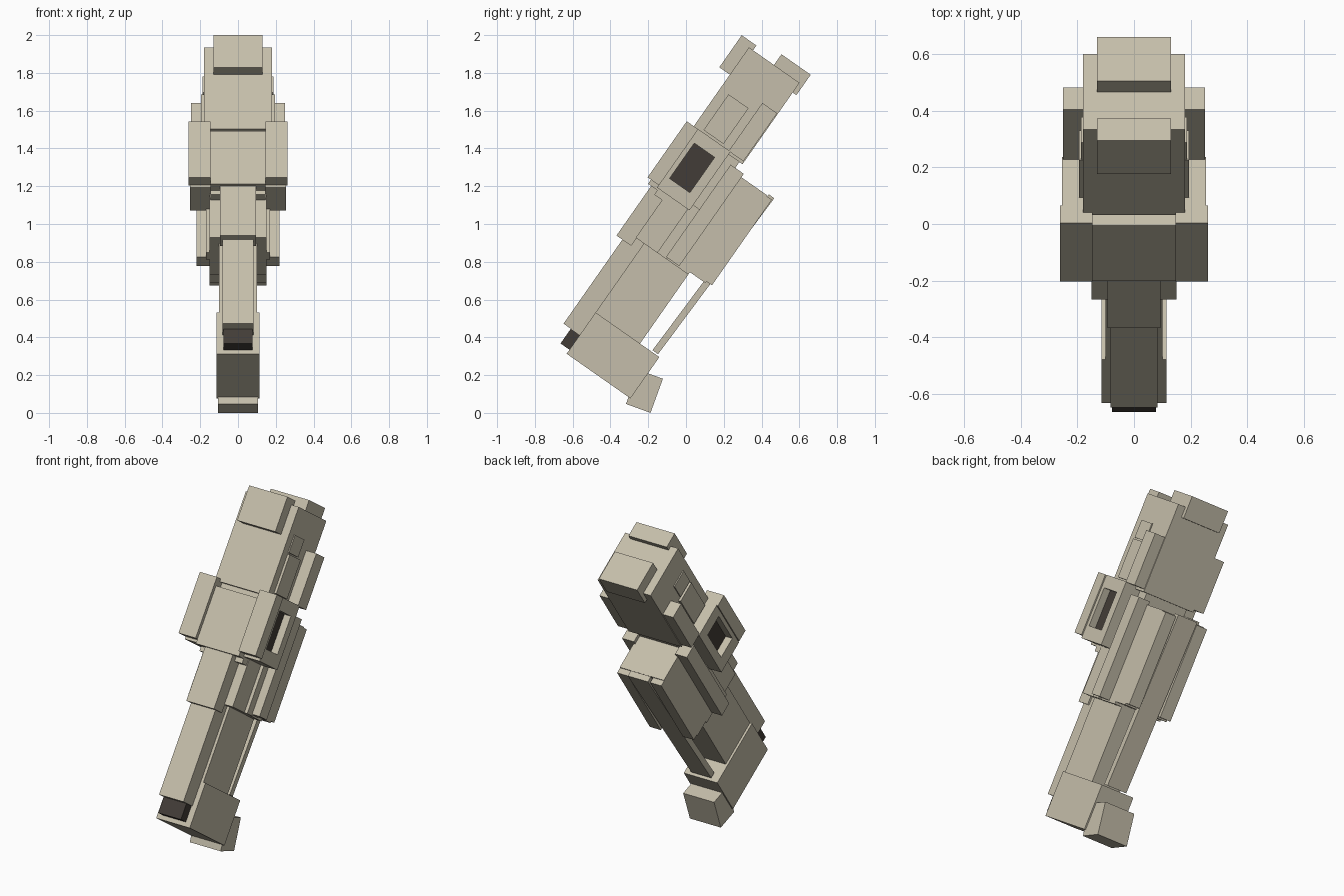
import bpy, bmesh, math

if "Cube" in bpy.data.objects:
    bpy.data.objects.remove(bpy.data.objects["Cube"], do_unlink=True)


def material(name, rgb):
    m = bpy.data.materials.new(name)
    m.use_nodes = True
    m.diffuse_color = (*rgb, 1)
    m.node_tree.nodes["Principled BSDF"].inputs["Base Color"].default_value = (*rgb, 1)
    return m


BEIGE = material("beige", (0.56, 0.515, 0.405))
DARK = material("charcoal", (0.055, 0.046, 0.038))
LEAN = math.radians(-35)      # the whole model leans; z runs along it, y across it


def box(name, x, y, z, mat=BEIGE, lean=LEAN, loc=(0, 0, 0)):
    """Box from x, y, z ranges in the leaning frame; a pair when x starts above 0."""
    bm = bmesh.new()
    bmesh.ops.create_cube(bm, size=1)
    lo_x = x[0] if isinstance(x, tuple) else -x
    hi_x = x[1] if isinstance(x, tuple) else x
    for v in bm.verts:
        v.co = [lo if c < 0 else hi for c, (lo, hi) in zip(v.co, ((lo_x, hi_x), y, z))]
    me = bpy.data.meshes.new(name)
    bm.to_mesh(me)
    bm.free()
    me.materials.append(mat)
    ob = bpy.data.objects.new(name, me)
    bpy.context.collection.objects.link(ob)
    ob.rotation_euler.x = lean
    ob.location = loc
    if isinstance(x, tuple):
        ob.modifiers.new("mirror", 'MIRROR')
    return ob


# Upper block with its end caps and side rails
box("upper_block", 0.18, (-0.837, -0.51), (1.25, 1.776))
box("front_cap", 0.13, (-0.905, -0.81), (1.60, 1.807))
box("rear_cap", 0.13, (-0.675, -0.486), (1.713, 1.845))
box("side_rail", (0.15, 0.25), (-0.61, -0.515), (1.265, 1.576))
box("long_vent", (0.17, 0.195), (-0.783, -0.654), (1.28, 1.511))
box("short_vent", (0.17, 0.187), (-0.786, -0.676), (1.52, 1.625))

# Collar: centre plate, side plates and the recessed housing
box("neck", 0.145, (-0.80, -0.53), (0.85, 1.27))
box("collar_plate", 0.146, (-0.86, -0.75), (0.878, 1.22))
box("collar_side_plate", (0.146, 0.262), (-0.882, -0.808), (0.905, 1.267))
housing = box("collar_housing", 0.254, (-0.81, -0.60), (0.889, 1.268))
housing.data.materials.append(DARK)
bm = bmesh.new()
bm.from_mesh(housing.data)
bm.normal_update()
for f in [f for f in bm.faces if abs(f.normal.x) > 0.9]:
    bmesh.ops.inset_individual(bm, faces=[f], thickness=0.02)
    for v in f.verts:         # window outline
        v.co.y = -0.783 if v.co.y < -0.70 else -0.652
        v.co.z = 0.967 if v.co.z < 1.08 else 1.195
    side = math.copysign(1, f.normal.x)
    floor = bmesh.ops.extrude_discrete_faces(bm, faces=[f])["faces"][0]
    for v in floor.verts:
        v.co.x -= side * 0.045
    floor.material_index = 1
bm.to_mesh(housing.data)
bm.free()

# Middle body and rear pack
box("middle_body", 0.15, (-0.75, -0.41), (0.607, 1.0))
box("body_strip", (0.14, 0.17), (-0.612, -0.55), (0.607, 0.924))
box("pack", 0.15, (-0.56, -0.31), (0.622, 1.19))
box("pack_rail", (0.14, 0.22), (-0.56, -0.475), (0.616, 1.212))
box("pack_back_strip", (0.075, 0.15), (-0.315, -0.275), (0.632, 1.185))
box("front_guard", 0.094, (-0.84, -0.745), (0.558, 1.0))

# Lower shaft, barrel and end block
box("shaft", 0.10, (-0.697, -0.41), (0.10, 0.62))
box("barrel", 0.083, (-0.802, -0.69), (0.015, 0.62))
box("barrel_tip", 0.077, (-0.755, -0.69), (-0.08, 0.03), DARK)
box("end_block", 0.114, (-0.697, -0.285), (-0.106, 0.161))

# Slim rear rod, tilted slightly more than the body
box("rear_rod", 0.068, (-0.018, 0.018), (-0.515, 0.515),
    lean=math.radians(-36.7), loc=(0, 0.145, 0.734))

# Heel block at its own angle
box("heel", 0.105, (-0.069, 0.069), (-0.096, 0.096),
    lean=math.radians(-20), loc=(0, -0.22, 0.114))
